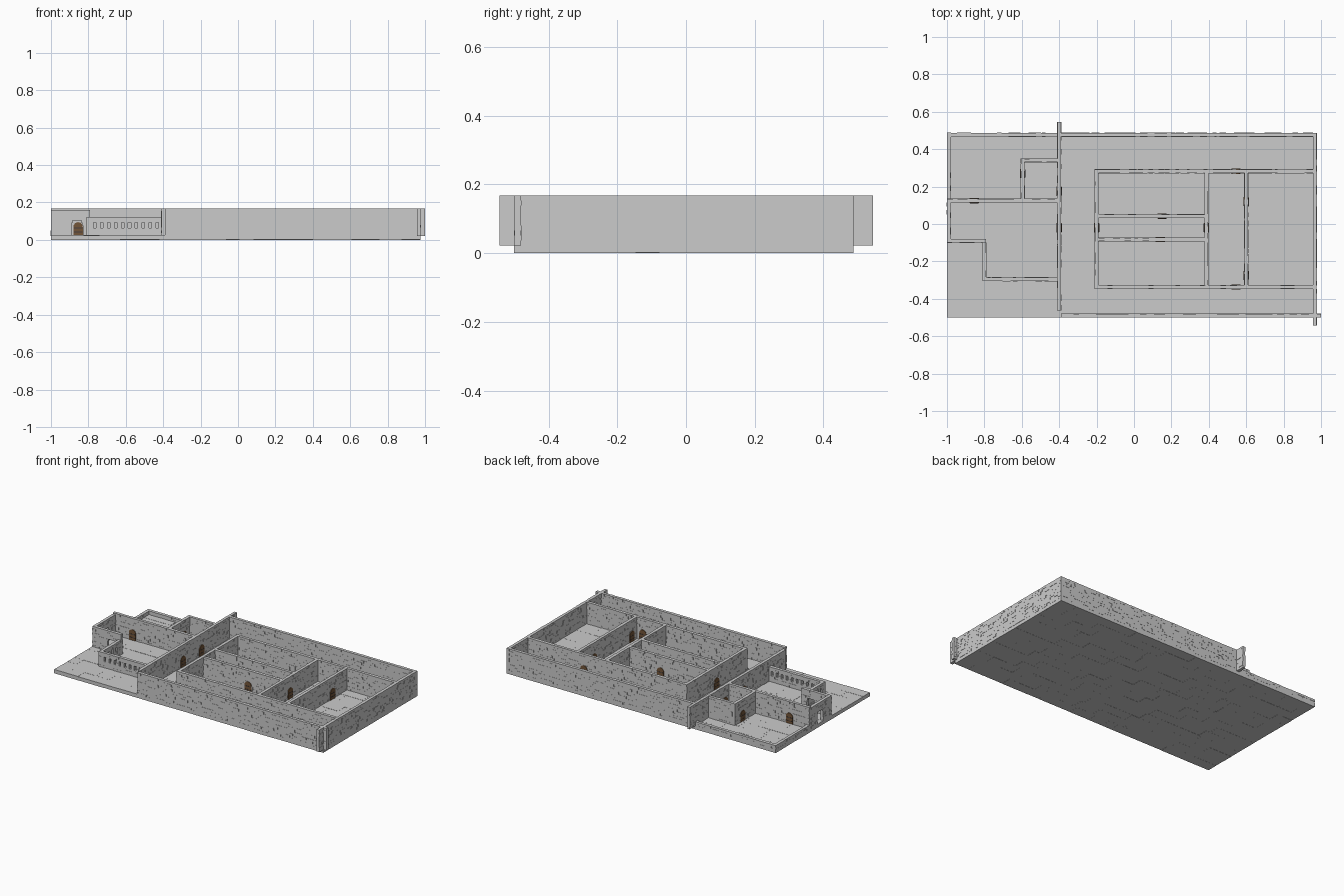
import bpy, bmesh, math, random
from mathutils import Matrix, Vector

if "Cube" in bpy.data.objects:
    bpy.data.objects.remove(bpy.data.objects["Cube"])

random.seed(7)
BASE, TOP, THICK = 0.022, 0.168, 0.02


def finish(bm, name, mat=None):
    me = bpy.data.meshes.new(name)
    bm.to_mesh(me)
    bm.free()
    ob = bpy.data.objects.new(name, me)
    bpy.context.collection.objects.link(ob)
    if mat:
        me.materials.append(mat)
    return ob


def box(bm, lo, hi):
    lo, hi = Vector(lo), Vector(hi)
    m = Matrix.Translation((lo + hi) / 2) @ Matrix.Diagonal((*(hi - lo), 1))
    bmesh.ops.create_cube(bm, size=1, matrix=m)


def material(name, rgb):
    m = bpy.data.materials.new(name)
    m.diffuse_color = (*rgb, 1)
    m.use_nodes = True
    m.node_tree.nodes["Principled BSDF"].inputs["Base Color"].default_value = m.diffuse_color
    return m


wood = material("dark_wood", (0.17, 0.09, 0.04))
iron = material("iron", (0.06, 0.05, 0.05))


def split(a, b, mean):
    """Cut an interval into stones of random length."""
    cuts = [a]
    while cuts[-1] + mean * 1.5 < b:
        cuts.append(cuts[-1] + mean * random.uniform(0.6, 1.4))
    cuts.append(b)
    return list(zip(cuts, cuts[1:]))


def wall(name, axis, pos, a, b, top=TOP, openings=()):
    """Coursed stone wall along an axis; openings = (centre, half width, z0, z1, arched)."""
    bm = bmesh.new()
    rows = max(2, round((top - BASE) / 0.0145))
    h = (top - BASE) / rows
    for r in range(rows):
        z0, z1 = BASE + r * h, BASE + (r + 1) * h
        zm = (z0 + z1) / 2
        spans, start = [], a
        for c, w, o0, o1, arched in sorted(openings):
            if o0 < zm < o1:
                if arched and zm > o1 - w:
                    w = math.sqrt(max(0, w * w - (zm - o1 + w) ** 2))
                spans.append((start, c - w))
                start = c + w
        spans.append((start, b))
        for s, e in spans:
            for p, q in split(s, e, 0.032):
                t = THICK / 2 + random.uniform(-0.0012, 0.0012)
                if axis == 'x':
                    box(bm, (p, pos - t, z0), (q, pos + t, z1))
                else:
                    box(bm, (pos - t, p, z0), (pos + t, q, z1))
    return finish(bm, name)


def door(name, axis, pos, centre):
    """Arched wooden door standing slightly proud of both wall faces."""
    w, z0, z1, d = 0.025, 0.024, 0.095, 0.0135
    prof = [(-w, z0), (w, z0)] + [
        (w * math.cos(math.pi * i / 8), z1 - w + w * math.sin(math.pi * i / 8))
        for i in range(9)]
    place = Matrix.Translation((centre, pos, 0)) if axis == 'x' else \
        Matrix.Translation((pos, centre, 0)) @ Matrix.Rotation(math.pi / 2, 4, 'Z')
    bm = bmesh.new()
    f = bm.faces.new([bm.verts.new((u, -d, z)) for u, z in prof])
    ext = bmesh.ops.extrude_face_region(bm, geom=[f])
    bmesh.ops.translate(bm, vec=(0, 2 * d, 0),
                        verts=[v for v in ext['geom'] if isinstance(v, bmesh.types.BMVert)])
    bmesh.ops.recalc_face_normals(bm, faces=bm.faces)
    bm.transform(place)
    finish(bm, name, wood)
    # iron straps
    bm = bmesh.new()
    for z in (0.04, 0.062):
        box(bm, (-w * 0.9, -d - 0.001, z), (w * 0.9, d + 0.001, z + 0.004))
    bm.transform(place)
    finish(bm, name + "_straps", iron)


# paved floor slab: long courses of random stones
bm = bmesh.new()
y0, y1, n = -0.5, 0.487, 14
for i in range(n):
    ya, yb = y0 + (y1 - y0) * i / n, y0 + (y1 - y0) * (i + 1) / n
    for xa, xb in split(-1, 0.976, 0.11):
        box(bm, (xa, ya, random.uniform(0, 0.0015)),
            (xb, yb, 0.024 + random.uniform(0, 0.0018)))
finish(bm, "paved_floor")

# outer walls
wall("outer_wall_front", 'x', -0.49, -0.39, 1.0)
wall("outer_wall_back", 'x', 0.477, -0.39, 0.957)
wall("outer_wall_right", 'y', 0.967, -0.543, 0.487)
wall("outer_wall_left", 'y', -0.4, -0.463, 0.545)

# low yard wall at the back left
wall("yard_wall_back", 'x', 0.477, -1, -0.41, 0.05)
wall("yard_wall_left", 'y', -0.99, 0.135, 0.467, 0.05)

# gate house with arched passages
wall("gatehouse_back", 'x', 0.125, -1, -0.41)
wall("gatehouse_left", 'y', -0.99, -0.08, 0.115, TOP - 0.008,
     [(0.02, 0.03, BASE, 0.11, True)])
wall("gatehouse_front", 'x', -0.09, -1, -0.79, TOP - 0.008,
     [(-0.86, 0.03, BASE, 0.11, True)])

# porch walls with rows of narrow slits
slits = [(-0.765 + i * 0.037, 0.007, 0.06, 0.1, False) for i in range(10)]
wall("porch_front", 'x', -0.295, -0.81, -0.41, 0.122, slits)
side_slits = [(-0.26 + i * 0.037, 0.007, 0.06, 0.1, False) for i in range(4)]
wall("porch_side", 'y', -0.8, -0.285, -0.1, 0.122, side_slits)

# small store room in the yard
wall("store_side", 'y', -0.595, 0.135, 0.35)
wall("store_back", 'x', 0.34, -0.585, -0.41)

# inner building
wall("inner_wall_back", 'x', 0.282, -0.21, 0.957)
wall("inner_wall_front", 'x', -0.337, -0.21, 0.957)
for label, x in (("left", -0.2), ("middle", 0.387), ("right", 0.6)):
    wall("inner_wall_" + label, 'y', x, -0.327, 0.272)
wall("corridor_wall_back", 'x', 0.042, -0.19, 0.377)
wall("corridor_wall_front", 'x', -0.083, -0.19, 0.377)

# doors: axis of the wall, wall position, centre along the wall
doors = [("gatehouse", 'x', 0.125, -0.855), ("store", 'y', -0.595, 0.27),
         ("entrance", 'y', -0.4, -0.02), ("side_entrance", 'y', -0.4, 0.175),
         ("corridor_end", 'y', -0.2, -0.02), ("corridor_far", 'y', 0.387, -0.02),
         ("corridor_front", 'x', -0.083, 0.14), ("corridor_back", 'x', 0.042, 0.15),
         ("right_room_back", 'y', 0.6, 0.12), ("right_room_front", 'y', 0.6, -0.275),
         ("front_passage", 'x', -0.337, 0.545), ("back_passage", 'x', 0.282, 0.545)]
for label, axis, pos, centre in doors:
    door(label + "_door", axis, pos, centre)
